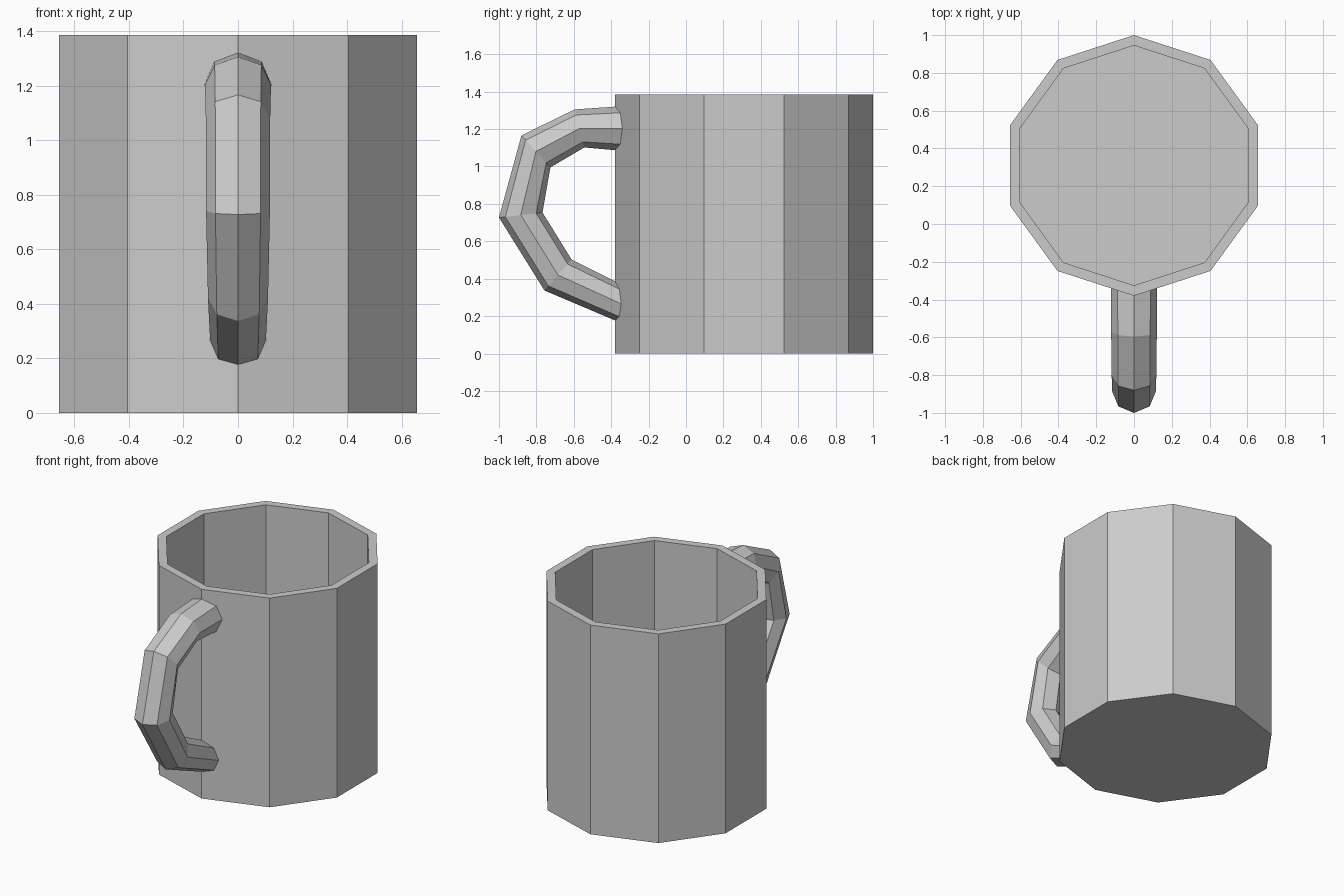
import bpy
from math import sin, cos, tau

if "Cube" in bpy.data.objects:
    bpy.data.objects.remove(bpy.data.objects["Cube"])


def loft(name, rings):
    """Skin a list of equal-size vertex rings and cap both ends."""
    n = len(rings[0])
    verts = [v for ring in rings for v in ring]
    faces = [(r * n + i, r * n + (i + 1) % n, (r + 1) * n + (i + 1) % n, (r + 1) * n + i)
             for r in range(len(rings) - 1) for i in range(n)]
    faces.append(tuple(reversed(range(n))))
    faces.append(tuple(range(len(verts) - n, len(verts))))
    mesh = bpy.data.meshes.new(name)
    mesh.from_pydata(verts, [], faces)
    mesh.update()
    obj = bpy.data.objects.new(name, mesh)
    bpy.context.collection.objects.link(obj)
    return obj


# Ten-sided cup: outside wall, rim, inside wall, floor
CENTRE_Y, SIDES = 0.31, 10
cup_profile = [(0.69, 0), (0.69, 1.385), (0.635, 1.385), (0.635, 0.06)]
loft("cup_body", [
    [(r * sin(-tau * i / SIDES), CENTRE_Y + r * cos(tau * i / SIDES), z) for i in range(SIDES)]
    for r, z in cup_profile])

# Eight-sided handle: outer (y, z), inner (y, z), half width at each bend
handle_path = [
    ((-0.335, 1.323), (-0.335, 1.083), 0.123),
    ((-0.596, 1.305), (-0.543, 1.102), 0.121),
    ((-0.880, 1.166), (-0.725, 0.995), 0.118),
    ((-1.000, 0.727), (-0.767, 0.754), 0.117),
    ((-0.757, 0.337), (-0.612, 0.503), 0.110),
    ((-0.335, 0.158), (-0.335, 0.364), 0.102),
]


def handle_ring(outer, inner, half_width):
    ring = []
    for i in range(8):
        a = tau * i / 8
        t = (1 + cos(a)) / 2
        ring.append((half_width * sin(a),
                     inner[0] + (outer[0] - inner[0]) * t,
                     inner[1] + (outer[1] - inner[1]) * t))
    return ring


loft("handle", [handle_ring(*p) for p in handle_path])

# Make all face normals point outward
import bmesh
for obj in bpy.context.collection.objects:
    bm = bmesh.new()
    bm.from_mesh(obj.data)
    bmesh.ops.recalc_face_normals(bm, faces=bm.faces)
    bm.to_mesh(obj.data)
    bm.free()
